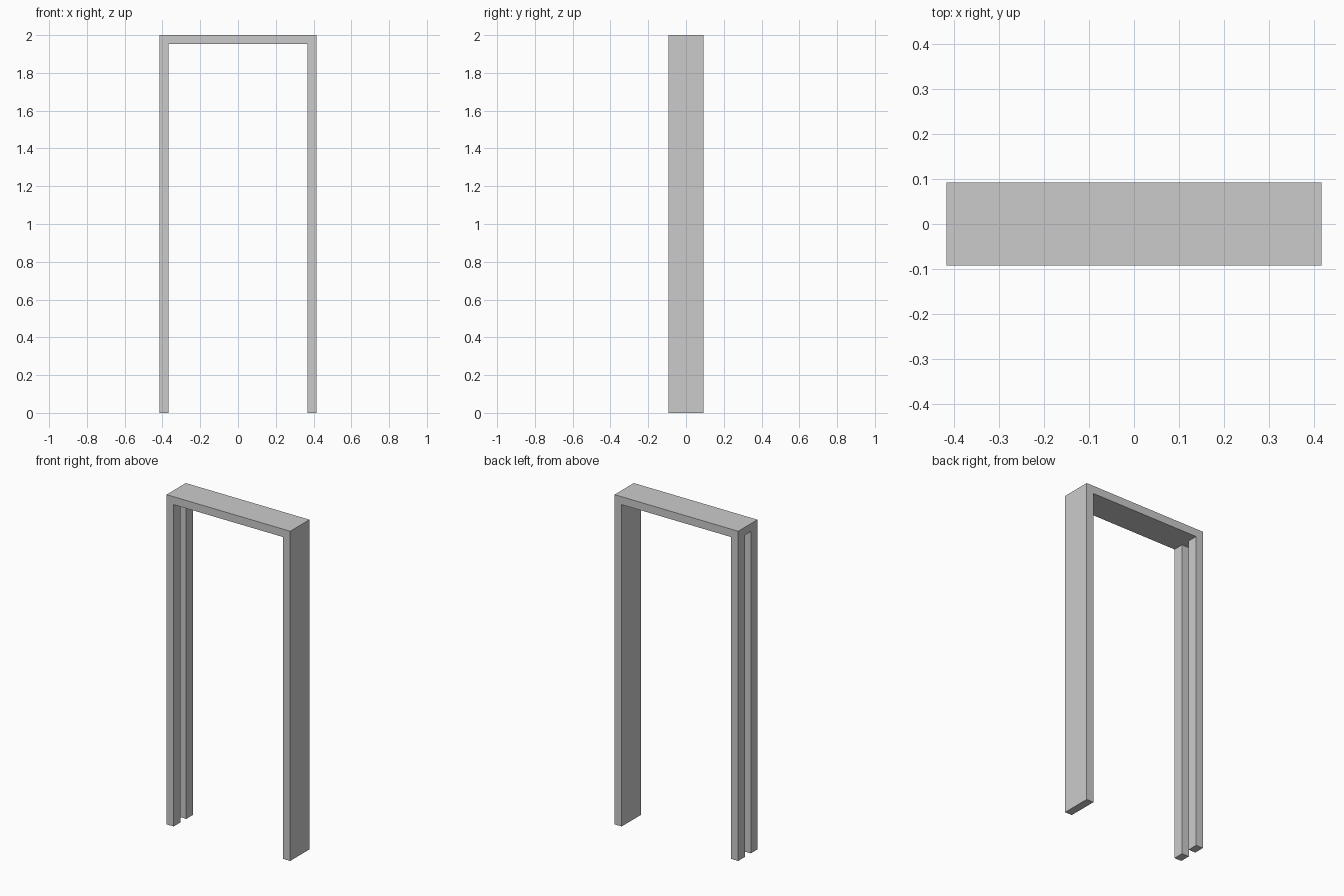
import bpy, bmesh
from mathutils import Matrix, Vector

if "Cube" in bpy.data.objects:
    bpy.data.objects.remove(bpy.data.objects["Cube"])

W, D, H = 0.83, 0.184, 2.0   # overall width, depth, height
T = 0.048                    # board thickness
SLOT = 0.056                 # gap between the two left posts

# Head board, sliced where the posts will grow from it
bm = bmesh.new()
bmesh.ops.create_cube(bm, size=1, matrix=Matrix.Translation((0, 0, H - T / 2))
                      @ Matrix.Diagonal((W, D, T, 1)))
inner = W / 2 - T
for co, no in [((-inner, 0, 0), (1, 0, 0)), ((inner, 0, 0), (1, 0, 0)),
               ((0, -SLOT / 2, 0), (0, 1, 0)), ((0, SLOT / 2, 0), (0, 1, 0))]:
    bmesh.ops.bisect_plane(bm, geom=bm.verts[:] + bm.edges[:] + bm.faces[:],
                           plane_co=co, plane_no=no)


# Underside patches: full right jamb, split left jamb
def is_post(f):
    c = f.calc_center_median()
    return f.normal.z < -0.9 and (c.x > inner or (c.x < -inner and abs(c.y) > SLOT / 2))


bm.normal_update()
posts = [f for f in bm.faces if is_post(f)]
res = bmesh.ops.extrude_face_region(bm, geom=posts)
left_over = [f for f in posts if f.is_valid]
if left_over:
    bmesh.ops.delete(bm, geom=left_over, context='FACES')
for v in res["geom"]:
    if isinstance(v, bmesh.types.BMVert):
        v.co.z = 0

# Clean flat faces
bmesh.ops.dissolve_limit(bm, angle_limit=0.01, verts=bm.verts[:], edges=bm.edges[:])
bmesh.ops.recalc_face_normals(bm, faces=bm.faces[:])

mesh = bpy.data.meshes.new("pocket_door_frame")
bm.to_mesh(mesh)
bm.free()
bpy.context.collection.objects.link(bpy.data.objects.new("pocket_door_frame", mesh))
